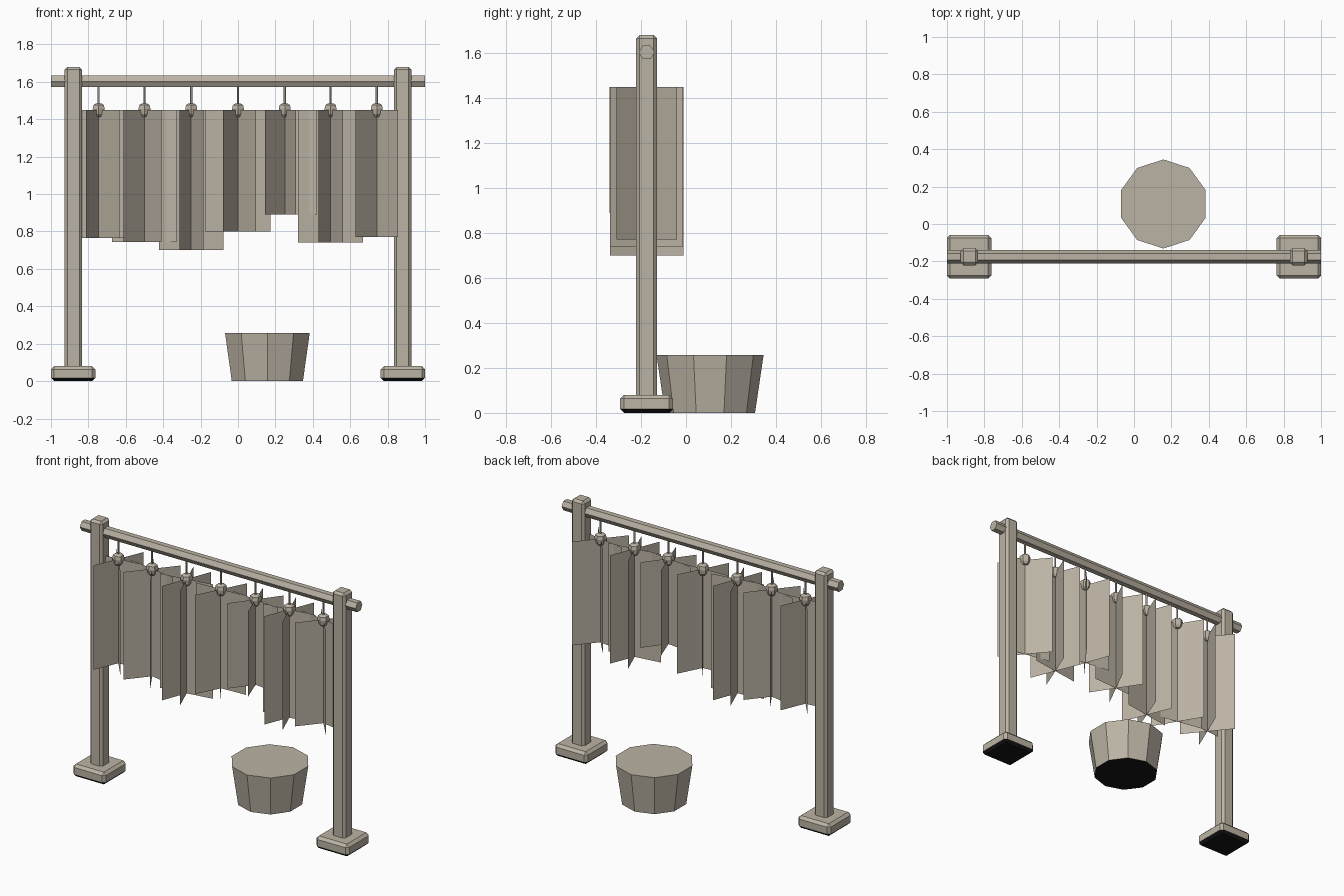
import bpy, bmesh, math
from mathutils import Matrix

if "Cube" in bpy.data.objects:
    bpy.data.objects.remove(bpy.data.objects["Cube"])


def material(name, rgb):
    m = bpy.data.materials.new(name)
    m.diffuse_color = (*rgb, 1)
    m.use_nodes = True
    m.node_tree.nodes["Principled BSDF"].inputs["Base Color"].default_value = m.diffuse_color
    return m


BEIGE = material("warm_beige", (0.50, 0.45, 0.37))
DARK = material("underside_black", (0.008, 0.008, 0.008))
Y = -0.175          # depth of the rack line
BAR_Z = 1.603


def finish(bm, name, dark_bottom=False):
    """Turn a bmesh into an object; optionally darken downward faces."""
    bm.normal_update()
    mesh = bpy.data.meshes.new(name)
    mesh.materials.append(BEIGE)
    if dark_bottom:
        mesh.materials.append(DARK)
        for f in bm.faces:
            f.material_index = 1 if f.normal.z < -0.5 else 0
    bm.to_mesh(mesh)
    bm.free()
    ob = bpy.data.objects.new(name, mesh)
    bpy.context.collection.objects.link(ob)
    return ob


def box(name, centre, size, bevel, dark_bottom=False):
    bm = bmesh.new()
    bmesh.ops.create_cube(bm, size=1,
                          matrix=Matrix.Translation(centre) @ Matrix.Diagonal((*size, 1)))
    bmesh.ops.bevel(bm, geom=bm.edges[:], offset=bevel, segments=1,
                    affect='EDGES', profile=0.5)
    return finish(bm, name, dark_bottom)


def cone(name, matrix, sides, r1, r2, depth, dark_bottom=False):
    bm = bmesh.new()
    bmesh.ops.create_cone(bm, cap_ends=True, segments=sides, radius1=r1,
                          radius2=r2, depth=depth, matrix=matrix)
    return finish(bm, name, dark_bottom)


def lathe(name, x, y, profile, sides):
    """Closed turned shape from (radius, z) rings, a point at front and back."""
    bm = bmesh.new()
    rings = [[bm.verts.new((x + r * math.sin(2 * math.pi * k / sides),
                            y + r * math.cos(2 * math.pi * k / sides), z))
              for k in range(sides)] for r, z in profile]
    for a, b in zip(rings, rings[1:]):
        for k in range(sides):
            n = (k + 1) % sides
            bm.faces.new((a[k], b[k], b[n], a[n]))
    bm.faces.new(rings[0])
    bm.faces.new(rings[-1][::-1])
    bmesh.ops.recalc_face_normals(bm, faces=bm.faces)
    return finish(bm, name)


# posts and feet
for side, sx in (("left", -1), ("right", 1)):
    box(side + "_foot", (sx * 0.8815, Y, 0.04), (0.237, 0.235, 0.08), 0.017, True)
    box(side + "_post", (sx * 0.88, Y, 0.86), (0.093, 0.093, 1.64), 0.015)

# hexagonal crossbar, points towards front and back
cone("crossbar", Matrix.Translation((0, Y, BAR_Z)) @ Matrix.Rotation(math.pi / 2, 4, 'Y'),
     6, 0.035, 0.035, 2.0)

# hanging bundles: x, bottom height, angles of the three sheets in degrees
bundles = [(-0.745, 0.765, (5, 67, 129)), (-0.5, 0.745, (-10, 50, 121)),
           (-0.25, 0.70, (9, 69, 112)), (0.0, 0.80, (3, 63, 123)),
           (0.25, 0.89, (-7, 53, 110)), (0.495, 0.74, (8, 68, 112)),
           (0.742, 0.77, (-10, 50, 130))]
TOP, HALF = 1.45, 0.175
for i, (x, low, angles) in enumerate(bundles, 1):
    # three crossing leaf sheets
    bm = bmesh.new()
    for deg in angles:
        a = math.radians(deg)
        dx, dy = HALF * math.cos(a), HALF * math.sin(a)
        bm.faces.new([bm.verts.new((x + s * dx, Y + s * dy, z))
                      for s, z in ((-1, low), (1, low), (1, TOP), (-1, TOP))])
    finish(bm, f"bundle_leaves_{i}")
    # knot
    lathe(f"bundle_knot_{i}", x, Y,
          [(0.020, 1.413), (0.033, 1.428), (0.037, 1.455), (0.032, 1.476), (0.018, 1.484)], 6)
    # string
    cone(f"bundle_string_{i}", Matrix.Translation((x, Y, 1.525)), 5, 0.006, 0.006, 0.15)

# ten-sided tub with a flat closed top
cone("tub", Matrix.Translation((0.157, 0.107, 0.1285)),
     10, 0.2, 0.238, 0.257, True)
